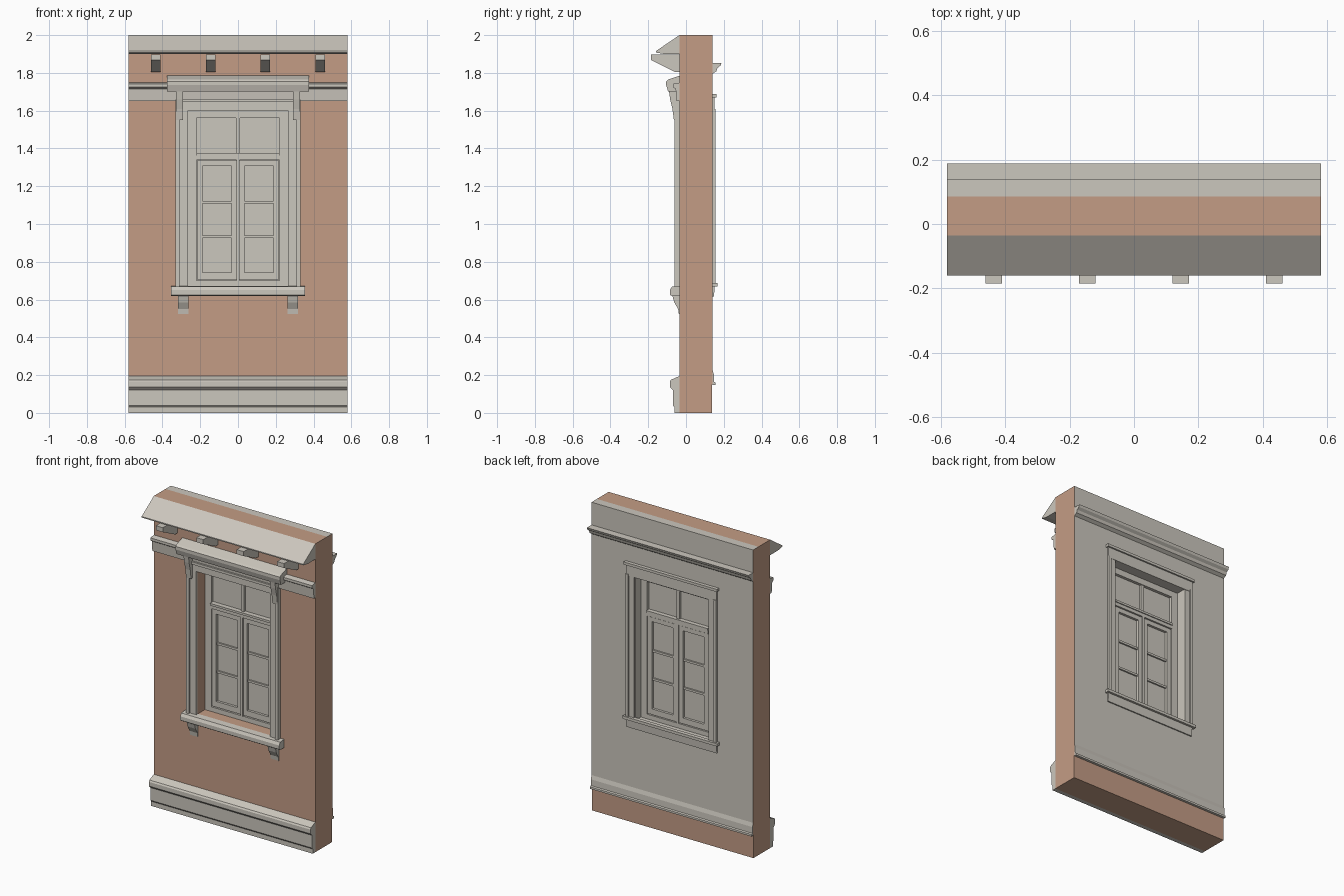
import bpy, bmesh

cube = bpy.data.objects.get("Cube")
if cube:
    bpy.data.objects.remove(cube, do_unlink=True)


def material(name, rgb):
    m = bpy.data.materials.new(name)
    m.use_nodes = True
    m.diffuse_color = (*rgb, 1)
    m.node_tree.nodes["Principled BSDF"].inputs["Base Color"].default_value = (*rgb, 1)
    return m


STONE = material("pale stone", (0.60, 0.57, 0.51))
BRICK = material("terracotta", (0.55, 0.335, 0.235))


def finish(name, bm, mats):
    bmesh.ops.recalc_face_normals(bm, faces=bm.faces)
    mesh = bpy.data.meshes.new(name)
    bm.to_mesh(mesh)
    bm.free()
    for m in mats:
        mesh.materials.append(m)
    obj = bpy.data.objects.new(name, mesh)
    bpy.context.collection.objects.link(obj)
    return obj


def extrude(name, profile, x0, x1, mat=STONE):
    """Sweep a (y, z) outline along x."""
    bm = bmesh.new()
    a, b = ([bm.verts.new((x, y, z)) for y, z in profile] for x in (x0, x1))
    bm.faces.new(a)
    bm.faces.new(b)
    n = len(profile)
    for i in range(n):
        j = (i + 1) % n
        bm.faces.new((a[i], a[j], b[j], b[i]))
    return finish(name, bm, [mat])


def box(name, x0, x1, y0, y1, z0, z1, mat=STONE):
    return extrude(name, [(y0, z0), (y1, z0), (y1, z1), (y0, z1)], x0, x1, mat)


def frame(name, outer, inner, y0, y1, mats=(STONE,)):
    """Rectangular slab with a rectangular hole; rects are (x0, x1, z0, z1)."""
    bm = bmesh.new()

    def loop(r, y):
        x0, x1, z0, z1 = r
        return [bm.verts.new((x, y, z)) for x, z in ((x0, z0), (x1, z0), (x1, z1), (x0, z1))]

    rings = [loop(outer, y0), loop(inner, y0), loop(inner, y1), loop(outer, y1)]
    for k in range(4):
        p, q = rings[k], rings[(k + 1) % 4]
        for i in range(4):
            j = (i + 1) % 4
            f = bm.faces.new((p[i], p[j], q[j], q[i]))
            # outer ends of a two-colour slab take the second colour
            if len(mats) > 1 and k == 3 and i in (1, 3):
                f.material_index = 1
    return finish(name, bm, mats)


def both(make, name, *args):
    """Make a part on the left (+x) and its mirror on the right."""
    for side, s in (("left", 1), ("right", -1)):
        make(side + "_" + name, s, *args)


W = 0.58            # half width of the wall
FRONT, BACK = -0.035, 0.14
SPLIT = 0.085       # masonry meets plaster
OPENING = (-0.265, 0.265, 0.67, 1.6)

# Wall: masonry, inner plaster and exposed footing
frame("masonry_wall", (-W, W, 0, 2), OPENING, FRONT, SPLIT, (BRICK,))
frame("inner_plaster", (-W, W, 0.15, 2), OPENING, SPLIT, BACK, (STONE, BRICK))
box("footing", -W, W, SPLIT, BACK - 0.003, 0, 0.15, BRICK)

# Front mouldings across the wall
extrude("eaves_cornice", [(FRONT, 2), (-0.16, 1.915), (-0.16, 1.908), (-0.115, 1.9), (FRONT, 1.9)], -W, W)
extrude("frieze_band", [(FRONT, 1.748), (-0.07, 1.742), (-0.07, 1.725), (-0.055, 1.715),
                        (-0.05, 1.65), (FRONT, 1.65)], -W, W)
extrude("plinth", [(FRONT, 0.195), (-0.08, 0.175), (-0.086, 0.165), (-0.086, 0.138), (-0.07, 0.122),
                   (-0.07, 0.04), (-0.062, 0.03), (-0.062, 0), (FRONT, 0)], -W, W)
for i in range(4):
    x = -0.435 + 0.29 * i
    extrude("eaves_bracket_%d" % (i + 1), [(FRONT, 1.897), (-0.185, 1.897), (-0.185, 1.868),
            (-0.06, 1.806), (FRONT, 1.806)], x - 0.025, x + 0.025)

# Inner mouldings across the wall
extrude("inner_cornice", [(BACK, 1.853), (0.188, 1.853), (0.182, 1.838), (0.166, 1.826),
                          (0.16, 1.808), (BACK, 1.795)], -W, W)
extrude("inner_skirting", [(BACK, 0.23), (0.147, 0.205), (0.148, 0.165), (0.156, 0.16),
                           (0.156, 0.147), (BACK, 0.147)], -W, W)


# Front window surround
def strip(name, s, x0, x1, y0, y1, z0, z1):
    box(name, s * x0, s * x1, y0, y1, z0, z1)


def bracket(name, s, x0, x1, profile):
    extrude(name, profile, s * x0, s * x1)


both(strip, "casing", 0.265, 0.312, -0.05, FRONT, 0.67, 1.7)
both(strip, "casing_edge", 0.31, 0.33, -0.062, FRONT, 0.67, 1.66)
box("casing_head", -0.265, 0.265, -0.05, FRONT, 1.6, 1.7)
box("casing_head_fillet", -0.31, 0.31, -0.062, FRONT, 1.645, 1.662)
extrude("window_hood", [(FRONT, 1.785), (-0.095, 1.765), (-0.105, 1.755), (-0.105, 1.735),
                        (-0.095, 1.702), (FRONT, 1.702)], -0.375, 0.375)
both(bracket, "hood_bracket", 0.292, 0.328,
     [(FRONT, 1.702), (-0.09, 1.702), (-0.084, 1.66), (-0.072, 1.61), (-0.064, 1.55), (FRONT, 1.55)])
extrude("front_sill", [(FRONT, 0.672), (-0.075, 0.668), (-0.085, 0.65), (-0.085, 0.625),
                       (-0.075, 0.618), (FRONT, 0.618)], -0.355, 0.355)
both(bracket, "sill_corbel", 0.262, 0.318,
     [(FRONT, 0.62), (-0.072, 0.62), (-0.062, 0.585), (-0.042, 0.55), (-0.038, 0.523), (FRONT, 0.523)])

# Inner window surround
both(strip, "inner_casing", 0.268, 0.325, BACK, 0.15, 0.68, 1.61)
both(strip, "inner_casing_edge", 0.305, 0.325, BACK, 0.157, 0.68, 1.61)
box("inner_head", -0.325, 0.325, BACK, 0.152, 1.6, 1.672)
box("inner_head_cap", -0.335, 0.335, BACK, 0.162, 1.67, 1.687)
box("inner_sill", -0.34, 0.34, BACK, 0.166, 0.67, 0.688)
extrude("inner_apron", [(BACK, 0.67), (0.152, 0.67), (0.148, 0.615), (BACK, 0.615)], -0.325, 0.325)

# Window frame, transom and upper light
frame("window_frame", OPENING, (-0.22, 0.22, 0.7, 1.56), 0.04, SPLIT)
box("glazing", -0.22, 0.22, 0.06, 0.066, 0.7, 1.56)
box("transom", -0.22, 0.22, 0.035, 0.088, 1.34, 1.372)
box("transom_ledge", -0.22, 0.22, 0.028, 0.094, 1.362, 1.376)
box("upper_mullion", -0.011, 0.011, 0.045, 0.08, 1.375, 1.56)
box("centre_mullion", -0.008, 0.008, 0.035, 0.088, 0.7, 1.34)


# Casements with glazing bars
def casement(name, s):
    outer = (*sorted((s * 0.007, s * 0.218)), 0.705, 1.336)
    inner = (*sorted((s * 0.035, s * 0.187)), 0.742, 1.308)
    frame(name, outer, inner, 0.044, 0.082)
    for i, z in enumerate((0.932, 1.115)):
        box("%s_bar_%d" % (name, i + 1), inner[0], inner[1], 0.05, 0.076, z - 0.007, z + 0.007)


both(casement, "casement")
